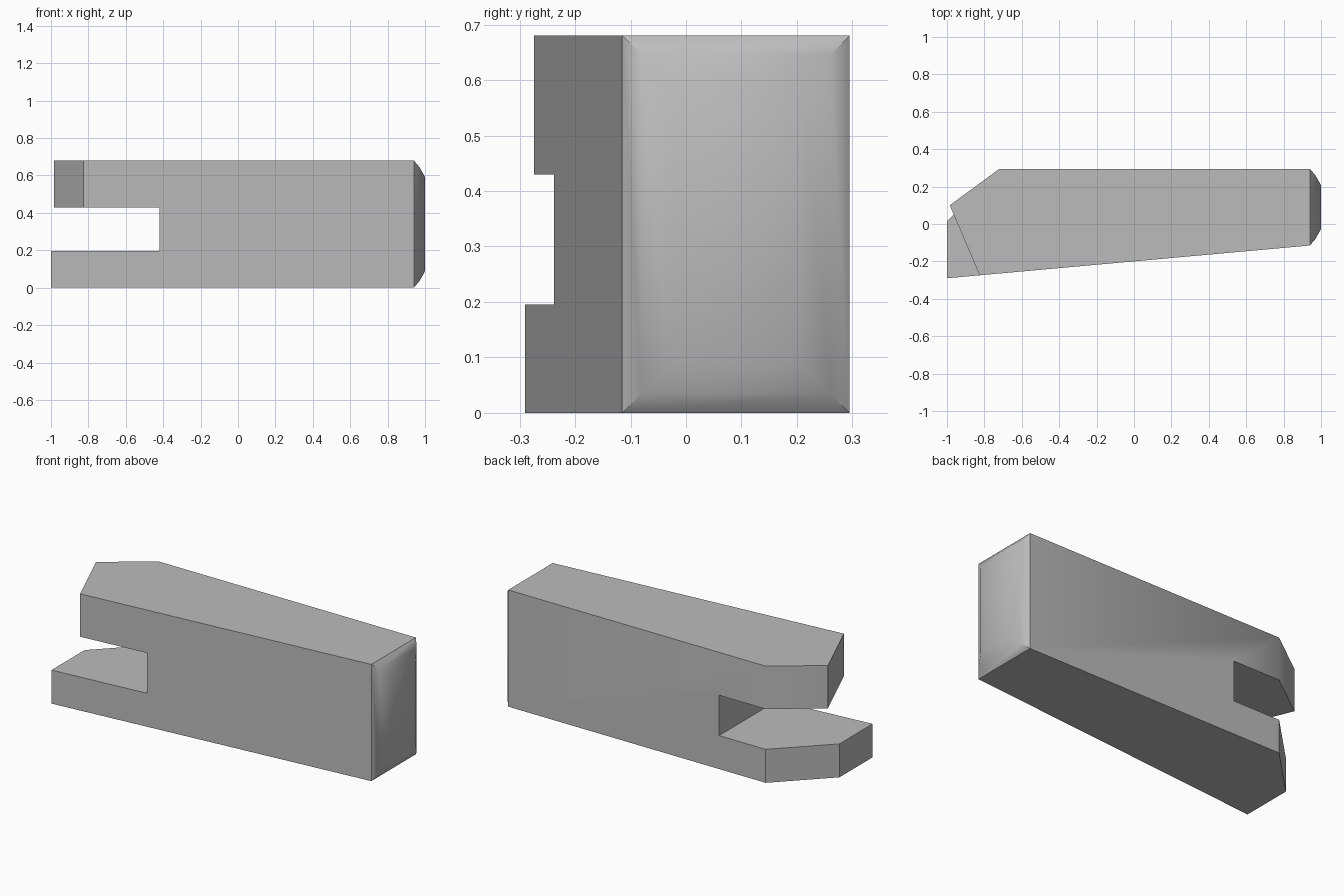
import bpy, bmesh
from math import radians

cube = bpy.data.objects.get("Cube")
if cube:
    bpy.data.objects.remove(cube, do_unlink=True)

H = 0.68                       # overall height
SLOT_LOW, SLOT_HIGH = 0.195, 0.43
BACK = 0.295

grey = bpy.data.materials.new("plain grey")
grey.use_nodes = True
colour = (0.5, 0.5, 0.5, 1)
grey.diffuse_color = colour
grey.node_tree.nodes["Principled BSDF"].inputs["Base Color"].default_value = colour


def loft(name, rings):
    """Skin matching rings of points and close both ends."""
    bm = bmesh.new()
    loops = [[bm.verts.new(p) for p in ring] for ring in rings]
    for a, b in zip(loops, loops[1:]):
        for i in range(len(a)):
            j = (i + 1) % len(a)
            bm.faces.new((a[i], a[j], b[j], b[i]))
    bm.faces.new(loops[0])
    bm.faces.new(loops[-1])
    bmesh.ops.recalc_face_normals(bm, faces=bm.faces)
    mesh = bpy.data.meshes.new(name)
    bm.to_mesh(mesh)
    bm.free()
    mesh.materials.append(grey)
    obj = bpy.data.objects.new(name, mesh)
    bpy.context.collection.objects.link(obj)
    return obj


def prism(name, outline, low, high):
    return loft(name, [[(x, y, z) for x, y in outline] for z in (low, high)])


def section(x, front, inset=0):
    """Rectangular cross-section of the bar at x."""
    y0, y1, z0, z1 = front + inset, BACK - inset, inset, H - inset
    return [(x, y0, z0), (x, y1, z0), (x, y1, z1), (x, y0, z1)]


# Tapered bar with a rounded, mitred right end
body = loft("forked_bar", [
    section(-1, -0.29),
    section(0.94, -0.115),
    section(0.97, -0.115, 0.035),
    section(1, -0.115, 0.088),
])

# Slot between the prongs, and the angled noses of each prong
mid = (SLOT_LOW + SLOT_HIGH) / 2
cutters = [
    prism("slot_cutter", [(-2, -1), (-0.42, -1), (-0.42, 1), (-2, 1)],
          SLOT_LOW, SLOT_HIGH),
    prism("upper_nose_cutter",
          [(-0.72, BACK), (-0.985, 0.10), (-0.825, -0.275), (-0.74, -0.475),
           (-2, -0.475), (-2, 1), (-0.72, 1)], mid, 1),
    prism("lower_nose_cutter",
          [(-0.72, BACK), (-1, 0.015), (-1.2, -0.19), (-2, -0.19),
           (-2, 1), (-0.72, 1)], -1, mid),
]
bpy.context.view_layer.objects.active = body
body.select_set(True)
for cutter in cutters:
    cutter.hide_render = True
    cut = body.modifiers.new("cut", 'BOOLEAN')
    cut.operation = 'DIFFERENCE'
    cut.solver = 'EXACT'
    cut.object = cutter
    bpy.ops.object.modifier_apply(modifier=cut.name)
    bpy.data.objects.remove(cutter, do_unlink=True)

# Soft shading on the rounded end, crisp edges elsewhere
bpy.ops.object.shade_smooth_by_angle(angle=radians(42))
